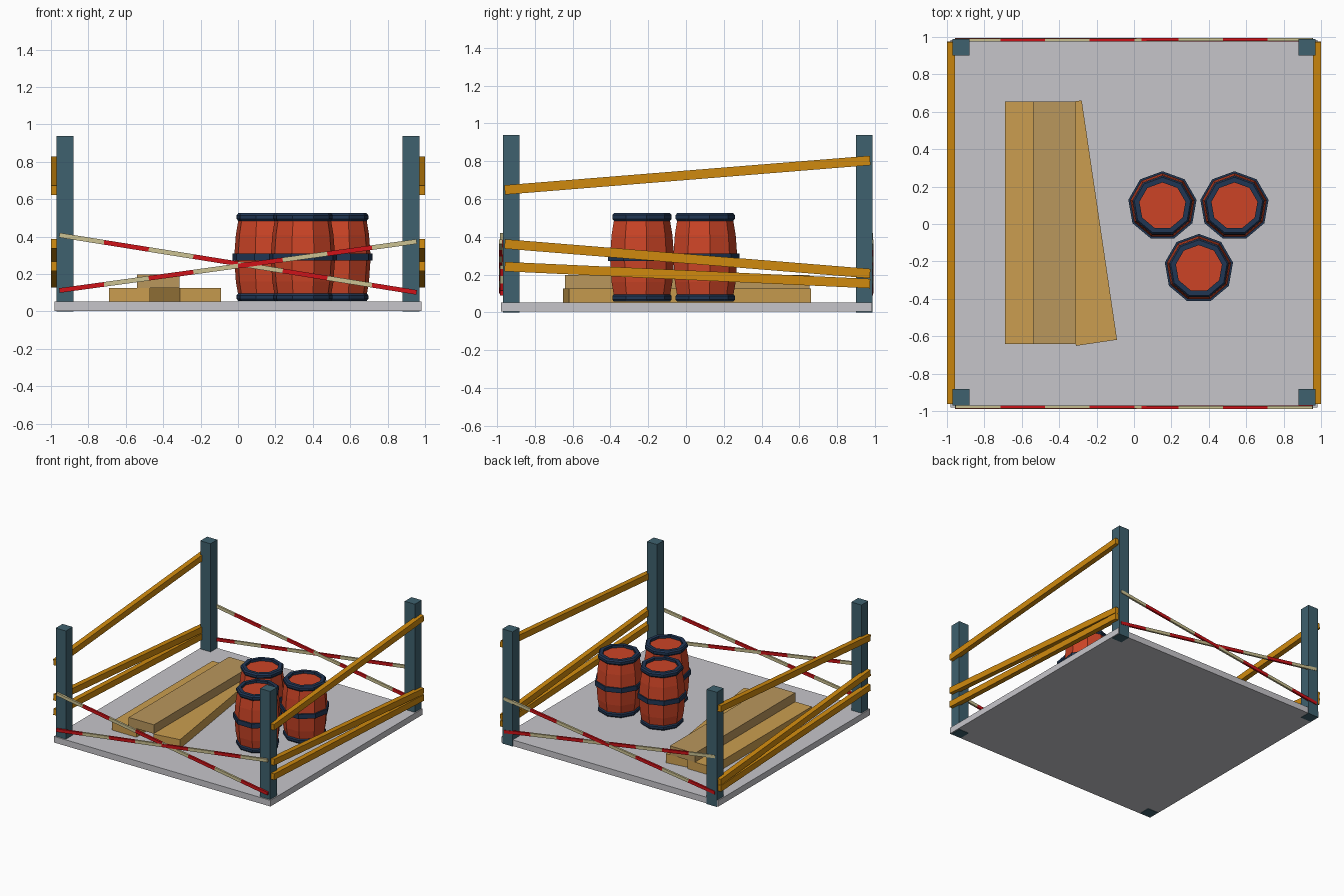
import bpy, bmesh, math
from mathutils import Matrix, Vector

if "Cube" in bpy.data.objects:
    bpy.data.objects.remove(bpy.data.objects["Cube"])


def mat(name, r, g, b):
    """Flat material from an sRGB 0-255 colour."""
    m = bpy.data.materials.new(name)
    lin = [((c / 255 + 0.055) / 1.055) ** 2.4 for c in (r, g, b)]
    m.diffuse_color = (*lin, 1)
    m.use_nodes = True
    m.node_tree.nodes["Principled BSDF"].inputs["Base Color"].default_value = m.diffuse_color
    return m


GREY = mat("concrete grey", 198, 197, 202)
TEAL = mat("post teal", 62, 97, 110)
OCHRE = mat("rail ochre", 208, 138, 14)
WOOD = mat("plank wood", 203, 158, 80)
WOOD_DARK = mat("plank wood dull", 186, 151, 92)
CREAM = mat("tape cream", 204, 194, 146)
RED = mat("tape red", 208, 18, 24)
RUST = mat("barrel orange red", 204, 68, 38)
NAVY = mat("hoop navy", 32, 54, 84)


def finish(name, bm, mats):
    bmesh.ops.recalc_face_normals(bm, faces=bm.faces[:])
    me = bpy.data.meshes.new(name)
    bm.to_mesh(me)
    bm.free()
    for m in mats:
        me.materials.append(m)
    ob = bpy.data.objects.new(name, me)
    bpy.context.collection.objects.link(ob)
    return ob


def box(name, lo, hi, m, rot=0):
    lo, hi = Vector(lo), Vector(hi)
    bm = bmesh.new()
    bmesh.ops.create_cube(bm, size=1, matrix=Matrix.Translation((lo + hi) / 2)
                          @ Matrix.Rotation(rot, 4, 'Z')
                          @ Matrix.Diagonal((*(hi - lo), 1)))
    return finish(name, bm, [m])


def strip(name, a, b, thick, height, mats, axis, pieces=1, first=0):
    """Sloping bar from a to b; sections alternate through the materials."""
    a, b = Vector(a), Vector(b)
    side = Vector(axis) * thick / 2
    up = (b - a).normalized().cross(Vector(axis)).normalized() * height / 2
    bm = bmesh.new()
    rings = [[bm.verts.new(a.lerp(b, i / pieces) + side * s + up * u)
              for s, u in ((-1, -1), (1, -1), (1, 1), (-1, 1))]
             for i in range(pieces + 1)]
    for i in range(pieces):
        for k in range(4):
            j = (k + 1) % 4
            f = bm.faces.new((rings[i][k], rings[i][j], rings[i + 1][j], rings[i + 1][k]))
            f.material_index = (i + first) % len(mats)
    bm.faces.new(rings[0]).material_index = first % len(mats)
    bm.faces.new(rings[-1]).material_index = (pieces - 1 + first) % len(mats)
    return finish(name, bm, mats)


def lathe(name, profile, centre, m, sides=9, closed=False):
    """Spin (radius, z) points; closed makes a ring, otherwise ends are capped."""
    bm = bmesh.new()
    rings = []
    for r, z in profile:
        ang = [math.pi / 2 + 2 * math.pi * k / sides for k in range(sides)]
        rings.append([bm.verts.new((centre[0] + r * math.cos(t),
                                    centre[1] + r * math.sin(t), z)) for t in ang])
    pairs = list(zip(rings, rings[1:]))
    if closed:
        pairs.append((rings[-1], rings[0]))
    else:
        bm.faces.new(rings[0])
        bm.faces.new(rings[-1])
    for p, q in pairs:
        for k in range(sides):
            j = (k + 1) % sides
            bm.faces.new((p[k], p[j], q[j], q[k]))
    return finish(name, bm, [m])


# Floor slab and corner posts
box("floor_slab", (-0.98, -0.98, 0.003), (0.98, 0.985, 0.053), GREY)
for sx in (-1, 1):
    for row, y in (("front", -0.97), ("back", 0.90)):
        x = sx * 0.925
        box(f"{row}_post", (x - 0.046, y, 0), (x + 0.046, y + 0.088, 0.938), TEAL)

# Sloping wooden rails on both sides
for sx, word in ((-1, "left"), (1, "right")):
    for z0, z1 in ((0.648, 0.804), (0.362, 0.205), (0.242, 0.152)):
        strip(f"{word}_rail", (sx * 0.979, -0.96, z0), (sx * 0.979, 0.975, z1),
              0.042, 0.05, [OCHRE], (1, 0, 0))

# Crossed striped tapes at front and back
for y, word in ((-0.978, "front"), (0.983, "back")):
    sy = 1 if y > 0 else -1
    strip(f"{word}_tape_falling", (-0.955, y, 0.408), (0.955, y, 0.102),
          0.016, 0.025, [CREAM, RED], (0, 1, 0), 8, 0)
    strip(f"{word}_tape_rising", (-0.955, y + sy * 0.003, 0.112), (0.955, y + sy * 0.003, 0.374),
          0.016, 0.025, [CREAM, RED], (0, 1, 0), 8, 1)

# Plank stack: two straight, one askew
box("lower_plank", (-0.69, -0.642, 0.052), (-0.47, 0.655, 0.124), WOOD)
box("upper_plank", (-0.54, -0.642, 0.124), (-0.312, 0.655, 0.197), WOOD_DARK)
box("askew_plank", (-0.295 - 0.111, -0.642, 0.052), (-0.295 + 0.111, 0.652, 0.126),
    WOOD, math.radians(8.4))

# Barrels: bulged body with recessed lid, rims and a middle hoop
for c in ((0.152, 0.097), (0.537, 0.097), (0.347, -0.238)):
    lathe("barrel_body", [(0.148, 0.056), (0.166, 0.16), (0.175, 0.29), (0.166, 0.41),
                          (0.150, 0.505)], c, RUST)
    for z in (0.056, 0.484):
        lathe("barrel_rim", [(0.125, z), (0.153, z), (0.162, z + 0.011), (0.162, z + 0.03),
                             (0.153, z + 0.041), (0.125, z + 0.041)], c, NAVY, closed=True)
    lathe("barrel_hoop", [(0.165, 0.272), (0.185, 0.272), (0.185, 0.31), (0.165, 0.31)],
          c, NAVY, closed=True)
